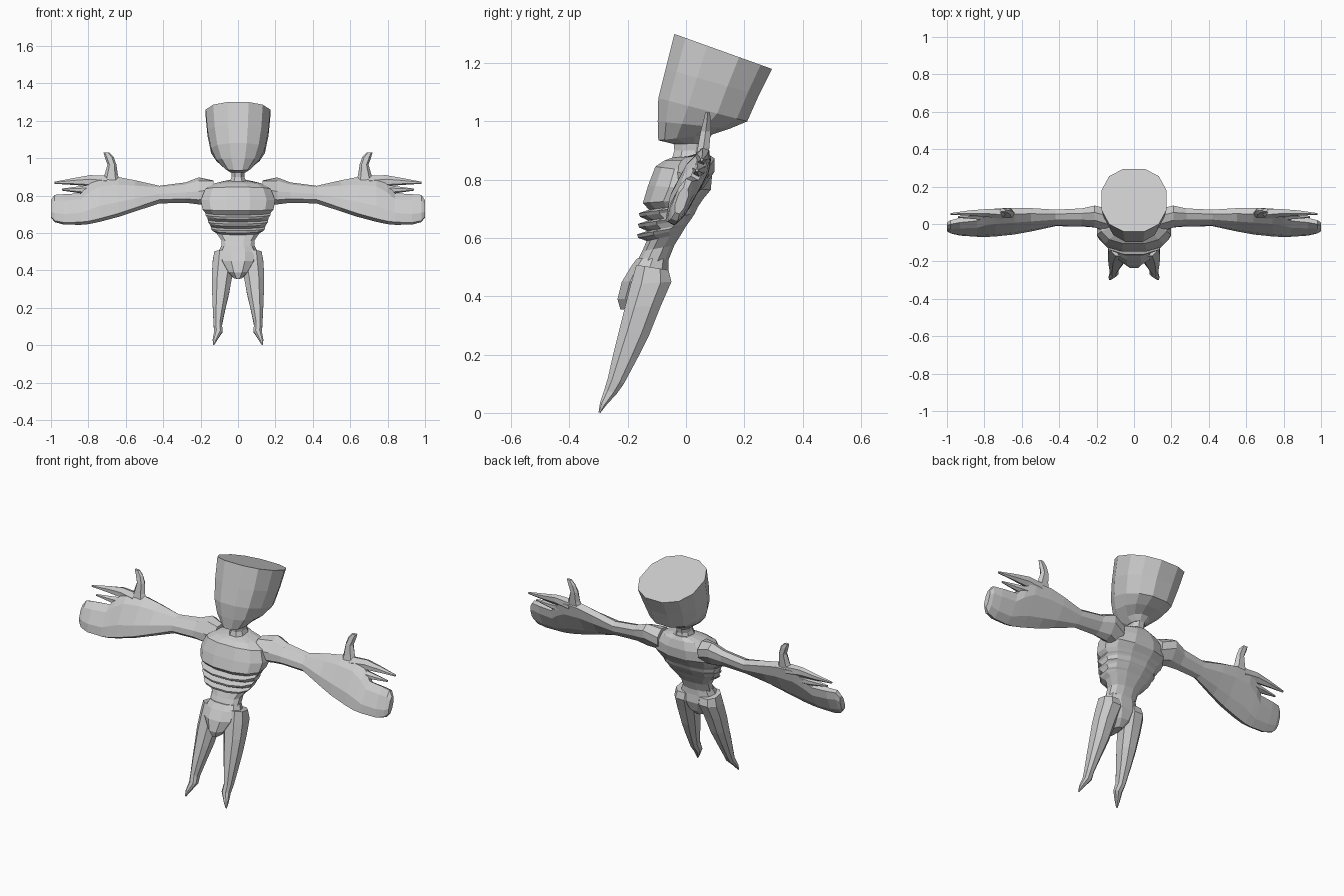
import bpy, bmesh, math
from mathutils import Vector

grey = bpy.data.materials.new("light grey")
grey.diffuse_color = (0.6, 0.6, 0.6, 1)


def loft(name, rings, n=10, p=0.85, mirror=False):
    """Skin rings given as (point a, point b, half-width vector across a-b)."""
    bm = bmesh.new()
    loops = []
    for a, b, w in rings:
        mid, half = (a + b) / 2, (a - b) / 2
        k = math.cos(math.pi / n) ** p
        loop = []
        for i in range(n):
            t = 2 * math.pi * (i + 0.5) / n
            c, s = math.cos(t), math.sin(t)
            c = math.copysign(abs(c) ** p, c) / k
            s = math.copysign(abs(s) ** p, s)
            loop.append(bm.verts.new(mid + half * c + w * s))
        loops.append(loop)
    for r, q in zip(loops, loops[1:]):
        for i in range(n):
            j = (i + 1) % n
            bm.faces.new((r[i], r[j], q[j], q[i]))
    bm.faces.new(loops[0])
    bm.faces.new(loops[-1])
    bmesh.ops.recalc_face_normals(bm, faces=bm.faces)
    me = bpy.data.meshes.new(name)
    bm.to_mesh(me)
    bm.free()
    me.materials.append(grey)
    ob = bpy.data.objects.new(name, me)
    bpy.context.collection.objects.link(ob)
    if mirror:
        ob.modifiers.new("mirror", 'MIRROR').use_bisect_axis[0] = False
    return ob


def upright(rows):
    """Rows: front y, front z, back y, back z, half width, centre x."""
    return [(Vector((x, fy, fz)), Vector((x, by, bz)), Vector((w, 0, 0)))
            for fy, fz, by, bz, w, x in rows]


def sideways(rows):
    """Rows: x, top y, top z, bottom y, bottom z, half thickness."""
    out = []
    for x, ty, tz, by, bz, t in rows:
        d = Vector((0, tz - bz, by - ty)).normalized()
        out.append((Vector((x, ty, tz)), Vector((x, by, bz)), d * t))
    return out


# Head: flat-topped, flaring and leaning back
loft("head", upright([
    (-0.04, 1.30, 0.295, 1.18, 0.178, 0),
    (-0.07, 1.18, 0.25, 1.09, 0.168, 0),
    (-0.095, 1.08, 0.21, 1.00, 0.148, 0),
    (-0.097, 1.00, 0.15, 0.975, 0.118, 0),
    (-0.095, 0.935, 0.09, 0.955, 0.07, 0),
    (-0.04, 0.922, 0.065, 0.925, 0.04, 0)]), n=12)

# Neck
loft("neck", upright([
    (-0.045, 0.95, 0.07, 0.95, 0.04, 0),
    (-0.04, 0.90, 0.06, 0.90, 0.036, 0),
    (-0.055, 0.85, 0.07, 0.85, 0.06, 0)]), n=8)

# Torso: chest, three rib ridges, waist
ribs = []
for z, y, by, w in ((0.685, -0.162, 0.045, 0.178),
                    (0.648, -0.165, 0.025, 0.165),
                    (0.612, -0.168, 0.0, 0.148)):
    ribs += [(y + 0.035, z + 0.012, by + 0.005, z + 0.035, w, 0),
             (y, z, by, z + 0.028, w, 0),
             (y + 0.004, z - 0.012, by - 0.005, z + 0.02, w - 0.008, 0)]
loft("torso", upright([
    (-0.05, 0.875, 0.07, 0.885, 0.06, 0),
    (-0.075, 0.865, 0.08, 0.865, 0.13, 0),
    (-0.105, 0.845, 0.09, 0.82, 0.18, 0),
    (-0.13, 0.78, 0.085, 0.765, 0.205, 0),
    (-0.148, 0.72, 0.06, 0.735, 0.195, 0)] + ribs + [
    (-0.135, 0.59, -0.015, 0.615, 0.118, 0),
    (-0.15, 0.555, -0.04, 0.575, 0.092, 0),
    (-0.17, 0.515, -0.06, 0.525, 0.09, 0)]), n=12)

# Pelvis bulging forward between the legs
loft("pelvis", upright([
    (-0.168, 0.53, -0.06, 0.53, 0.09, 0),
    (-0.19, 0.50, -0.06, 0.495, 0.105, 0),
    (-0.22, 0.45, -0.055, 0.45, 0.10, 0),
    (-0.235, 0.39, -0.075, 0.395, 0.06, 0),
    (-0.225, 0.355, -0.11, 0.36, 0.022, 0)]), n=10)

# Legs tapering to pointed feet
loft("legs", upright([
    (-0.17, 0.508, -0.06, 0.49, 0.058, 0.072),
    (-0.19, 0.44, -0.05, 0.45, 0.064, 0.076),
    (-0.21, 0.36, -0.085, 0.37, 0.058, 0.086),
    (-0.23, 0.28, -0.125, 0.27, 0.048, 0.093),
    (-0.25, 0.20, -0.165, 0.19, 0.036, 0.101),
    (-0.268, 0.12, -0.213, 0.10, 0.024, 0.108),
    (-0.28, 0.08, -0.238, 0.065, 0.024, 0.105),
    (-0.295, 0.035, -0.272, 0.028, 0.014, 0.122),
    (-0.30, 0.002, -0.294, 0.0, 0.004, 0.131)]), n=8, mirror=True)

# Arms widening into mitten hands
loft("arms", sideways([
    (0.13, 0.06, 0.862, -0.03, 0.77, 0.06),
    (0.21, 0.08, 0.885, 0.0, 0.765, 0.05),
    (0.28, 0.07, 0.86, 0.0, 0.772, 0.038),
    (0.42, 0.065, 0.842, 0.0, 0.768, 0.035),
    (0.55, 0.07, 0.872, -0.025, 0.725, 0.04),
    (0.64, 0.07, 0.89, -0.04, 0.695, 0.042),
    (0.74, 0.065, 0.89, -0.05, 0.668, 0.042),
    (0.80, 0.05, 0.85, -0.055, 0.655, 0.038),
    (0.84, 0.03, 0.805, -0.055, 0.651, 0.034),
    (0.93, 0.02, 0.802, -0.05, 0.65, 0.03),
    (0.98, 0.01, 0.80, -0.04, 0.662, 0.026),
    (1.0, 0.0, 0.772, -0.03, 0.685, 0.018)]), n=8, mirror=True)

# Two slim pointed fingers
loft("index_fingers", sideways([
    (0.70, 0.065, 0.90, 0.045, 0.84, 0.03),
    (0.79, 0.068, 0.905, 0.05, 0.855, 0.022),
    (0.88, 0.065, 0.89, 0.052, 0.86, 0.015),
    (0.98, 0.056, 0.873, 0.052, 0.864, 0.005)]), n=6, mirror=True)
loft("middle_fingers", sideways([
    (0.72, 0.055, 0.865, 0.03, 0.81, 0.03),
    (0.83, 0.05, 0.847, 0.035, 0.815, 0.02),
    (0.94, 0.04, 0.836, 0.035, 0.828, 0.005)]), n=6, mirror=True)

# Thumbs pointing up
loft("thumbs", upright([
    (0.03, 0.86, 0.075, 0.86, 0.055, 0.68),
    (0.04, 0.91, 0.08, 0.91, 0.036, 0.678),
    (0.05, 0.965, 0.085, 0.965, 0.024, 0.674),
    (0.06, 1.005, 0.085, 1.005, 0.024, 0.688),
    (0.066, 1.03, 0.082, 1.03, 0.016, 0.703)]), n=6, mirror=True)
